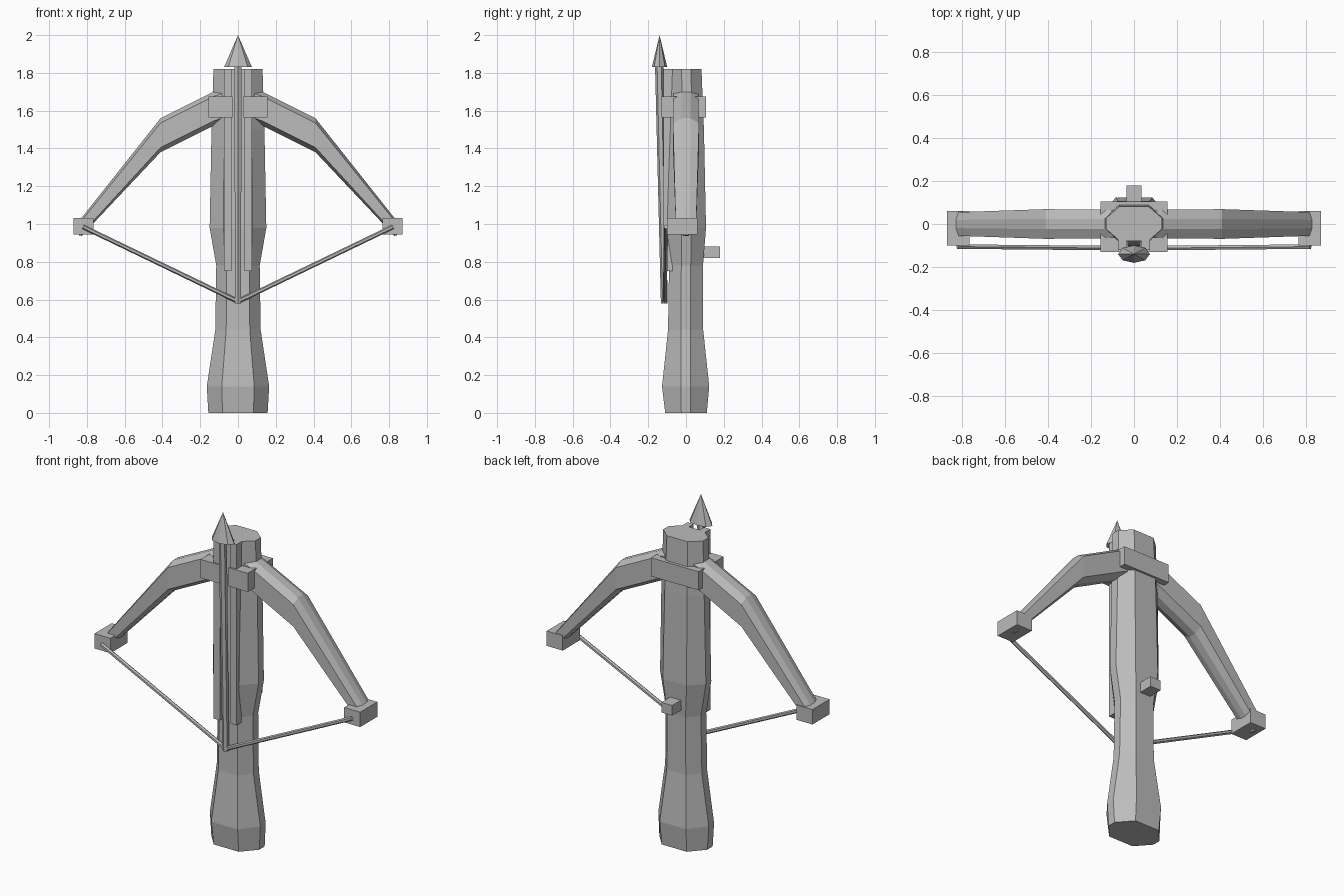
import bpy, bmesh, math
from mathutils import Vector

if "Cube" in bpy.data.objects:
    bpy.data.objects.remove(bpy.data.objects["Cube"])

grey = bpy.data.materials.new("plain grey")
grey.diffuse_color = (0.5, 0.5, 0.5, 1)
grey.use_nodes = True
grey.node_tree.nodes["Principled BSDF"].inputs["Base Color"].default_value = grey.diffuse_color


def finish(name, bm):
    bmesh.ops.recalc_face_normals(bm, faces=bm.faces)
    me = bpy.data.meshes.new(name)
    bm.to_mesh(me)
    bm.free()
    me.materials.append(grey)
    ob = bpy.data.objects.new(name, me)
    bpy.context.collection.objects.link(ob)
    return ob


def loft(name, rings):
    """Skin a list of equal-length point rings and cap both ends."""
    bm = bmesh.new()
    vs = [[bm.verts.new(p) for p in ring] for ring in rings]
    n = len(rings[0])
    for a, b in zip(vs, vs[1:]):
        for i in range(n):
            j = (i + 1) % n
            bm.faces.new((a[i], a[j], b[j], b[i]))
    bm.faces.new(vs[0])
    bm.faces.new(vs[-1])
    return finish(name, bm)


def octagon(a, b, fa, fb):
    """Cut-corner rectangle: half sizes a, b and half flats fa, fb."""
    return [(fa, -b), (a, -fb), (a, fb), (fa, b),
            (-fa, b), (-a, fb), (-a, -fb), (-fa, -b)]


def box(name, x, y, z):
    return loft(name, [[(x[0], y[0], h), (x[1], y[0], h),
                        (x[1], y[1], h), (x[0], y[1], h)] for h in z])


def rod(name, p, q, r1, r2, sides=6):
    p, q = Vector(p), Vector(q)
    turn = (q - p).to_track_quat('Z', 'Y')
    ring = [Vector((math.cos(t), math.sin(t), 0))
            for t in (2 * math.pi * (i + 0.5) / sides for i in range(sides))]
    return loft(name, [[p + turn @ (v * r1) for v in ring],
                       [q + turn @ (v * r2) for v in ring]])


# Stock: height, half width, half depth, depth offset
levels = [(0, 0.157, 0.11, 0), (0.14, 0.165, 0.125, -0.002),
          (0.44, 0.12, 0.093, -0.002), (0.78, 0.115, 0.09, 0),
          (0.98, 0.15, 0.103, 0.003), (1.5, 0.14, 0.09, 0.005),
          (1.82, 0.13, 0.08, 0.002)]
loft("stock", [[(x, y + o, z) for x, y in octagon(w, d, w * 0.52, 0.025)]
               for z, w, d, o in levels])

# Bow limb sections: top point, bottom point, half depth
sections = [((0.02, 1.74), (0.02, 1.56), 0.066),
            ((0.13, 1.70), (0.13, 1.52), 0.066),
            ((0.41, 1.56), (0.41, 1.38), 0.069),
            ((0.83, 1.03), (0.755, 1.015), 0.055),
            ((0.842, 0.94), (0.826, 0.937), 0.015)]
for s, side in ((-1, "left"), (1, "right")):
    rings = []
    for top, bottom, depth in sections:
        top, bottom = Vector(top), Vector(bottom)
        mid, half = (top + bottom) / 2, (top - bottom) / 2
        ring = []
        for u, v in octagon(1, 1, 0.72, 0.35):
            p = mid + half * u
            ring.append((s * p.x, depth * v, p.y))
        rings.append(ring)
    loft("bow_limb_" + side, rings)

    # Limb end block and string
    box("limb_tip_block_" + side, (s * 0.765, s * 0.87), (-0.1, 0.06), (0.945, 1.033))
    rod("string_" + side, (s * 0.82, -0.105, 0.985), (0, -0.113, 0.59), 0.012, 0.012)

    # Guide rail and front clamp jaw
    box("guide_rail_" + side, (s * 0.035, s * 0.075), (-0.12, -0.055), (0.75, 1.82))
    box("front_clamp_" + side, (s * 0.028, s * 0.155), (-0.13, -0.04), (1.565, 1.675))

# Rear clamp and trigger peg
box("rear_clamp", (-0.155, 0.155), (0.045, 0.105), (1.565, 1.675))
box("trigger_peg", (-0.035, 0.035), (0.07, 0.18), (0.82, 0.88))

# Bolt: slightly tilted shaft and flattened head
rod("bolt_shaft", (0, -0.115, 0.58), (0, -0.142, 1.84), 0.018, 0.022)
head = bmesh.new()
bmesh.ops.create_cone(head, cap_ends=True, segments=8,
                      radius1=0.074, radius2=0, depth=0.17)
for v in head.verts:
    v.co = (v.co.x, v.co.y * 0.55 - 0.14, v.co.z + 1.915)
finish("bolt_head", head)
